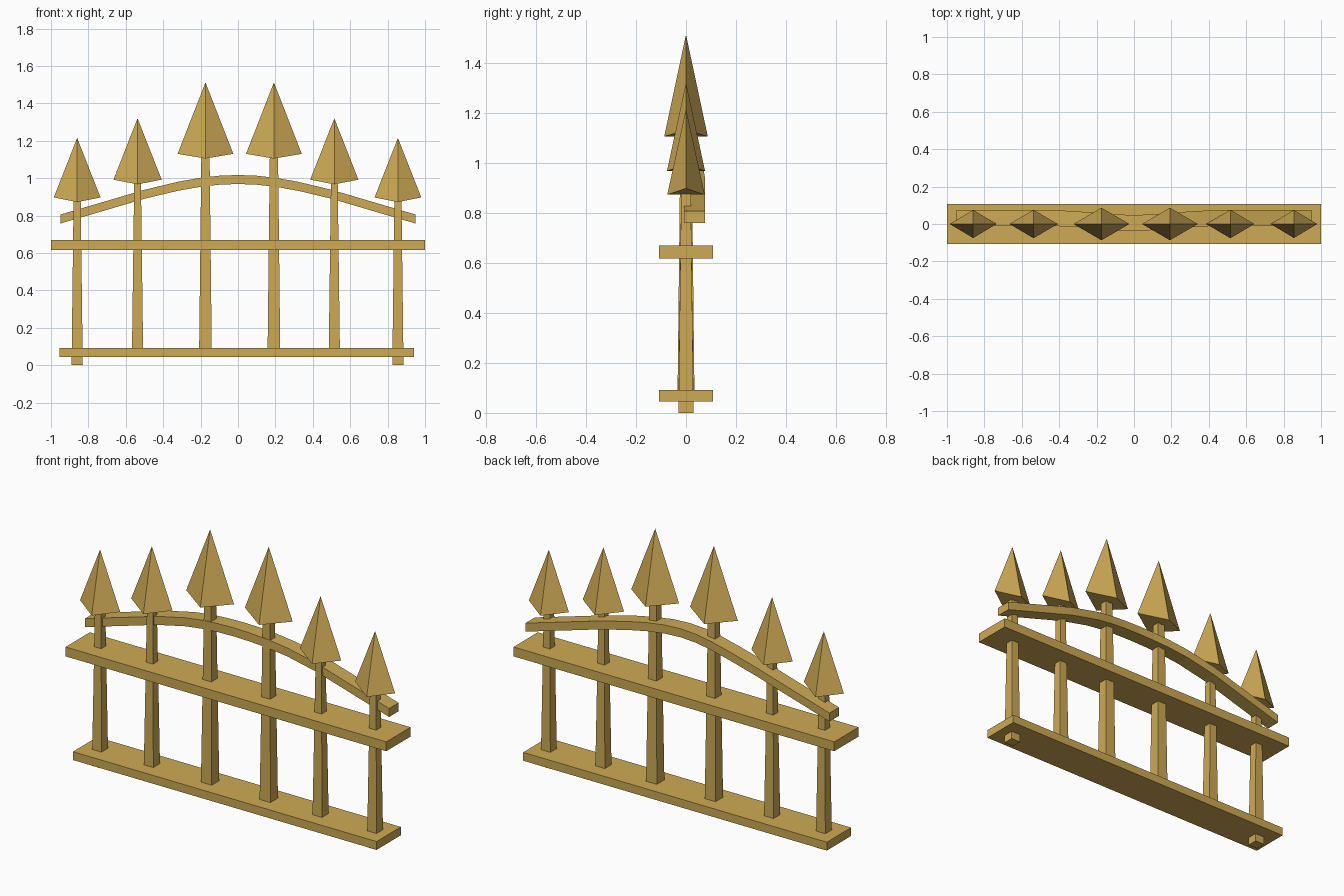
import bpy

cube = bpy.data.objects.get("Cube")
if cube:
    bpy.data.objects.remove(cube, do_unlink=True)

gold = bpy.data.materials.new("golden_wood")
gold.use_nodes = True
colour = (0.61, 0.40, 0.09, 1)
gold.diffuse_color = colour
gold.node_tree.nodes["Principled BSDF"].inputs["Base Color"].default_value = colour

BOX_SIDES = [(0, 1, 5, 4), (1, 2, 6, 5), (2, 3, 7, 6), (3, 0, 4, 7)]


def make(name, verts, faces):
    mesh = bpy.data.meshes.new(name)
    mesh.from_pydata(verts, [], faces)
    mesh.materials.append(gold)
    obj = bpy.data.objects.new(name, mesh)
    bpy.context.collection.objects.link(obj)
    return obj


def rect(x, hx, hy, z):
    return [(x - hx, -hy, z), (x + hx, -hy, z), (x + hx, hy, z), (x - hx, hy, z)]


def tapered_box(name, x, z0, z1, low, high):
    """Box between two rectangles given as (half x, half y)."""
    verts = rect(x, *low, z0) + rect(x, *high, z1)
    make(name, verts, [(3, 2, 1, 0), (4, 5, 6, 7)] + BOX_SIDES)


def spear_head(name, x, base, tip, hx, hy):
    """Four-sided point whose underside is folded along y."""
    side = base + 0.025
    verts = [(x - hx, 0, side), (x, -hy, base), (x + hx, 0, side),
             (x, hy, base), (x, 0, tip)]
    make(name, verts, [(0, 1, 4), (1, 2, 4), (2, 3, 4), (3, 0, 4),
                       (1, 0, 3), (1, 3, 2)])


# Flat rails
tapered_box("lower_rail", -0.007, 0.045, 0.092, (0.947, 0.108), (0.947, 0.108))
tapered_box("upper_rail", 0, 0.617, 0.67, (1, 0.108), (1, 0.108))

# Pickets: x, foot z, foot half width, top half width, head base, tip, head half x, half y
outer = (0.0, 0.03, 0.019, 0.872, 1.215, 0.125, 0.075)
middle = (0.06, 0.03, 0.018, 0.967, 1.32, 0.129, 0.076)
inner = (0.06, 0.034, 0.022, 1.105, 1.512, 0.149, 0.087)
layout = [(-0.86, outer), (-0.537, middle), (-0.174, inner),
          (0.192, inner), (0.515, middle), (0.855, outer)]
for i, (x, (foot, low, high, base, tip, hx, hy)) in enumerate(layout, 1):
    tapered_box(f"post_{i}", x, foot, base + 0.02, (low, low), (high, high))
    spear_head(f"spear_head_{i}", x, base, tip, hx, hy)

# Arched rail: half profile of (x, centre z, centre y), mirrored across the middle
half = [(0.0, 0.993, 0.006), (0.1, 0.989, 0.009), (0.2, 0.978, 0.017),
        (0.32, 0.957, 0.027), (0.5, 0.914, 0.034), (0.72, 0.849, 0.034),
        (0.948, 0.782, 0.034)]
path = [(-x, z, y) for x, z, y in reversed(half[1:])] + half
verts, faces = [], []
for i, (x, z, y) in enumerate(path):
    verts += [(x, y + dy, z + dz) for dy, dz in
              ((-0.042, -0.024), (0.042, -0.024), (0.042, 0.024), (-0.042, 0.024))]
    if i:
        a, b = 4 * i - 4, 4 * i
        faces += [(a + k, b + k, b + (k + 1) % 4, a + (k + 1) % 4)[::-1]
                  for k in range(4)]
end = len(verts) - 4
faces += [(3, 2, 1, 0), (end, end + 1, end + 2, end + 3)]
make("arched_rail", verts, faces)
